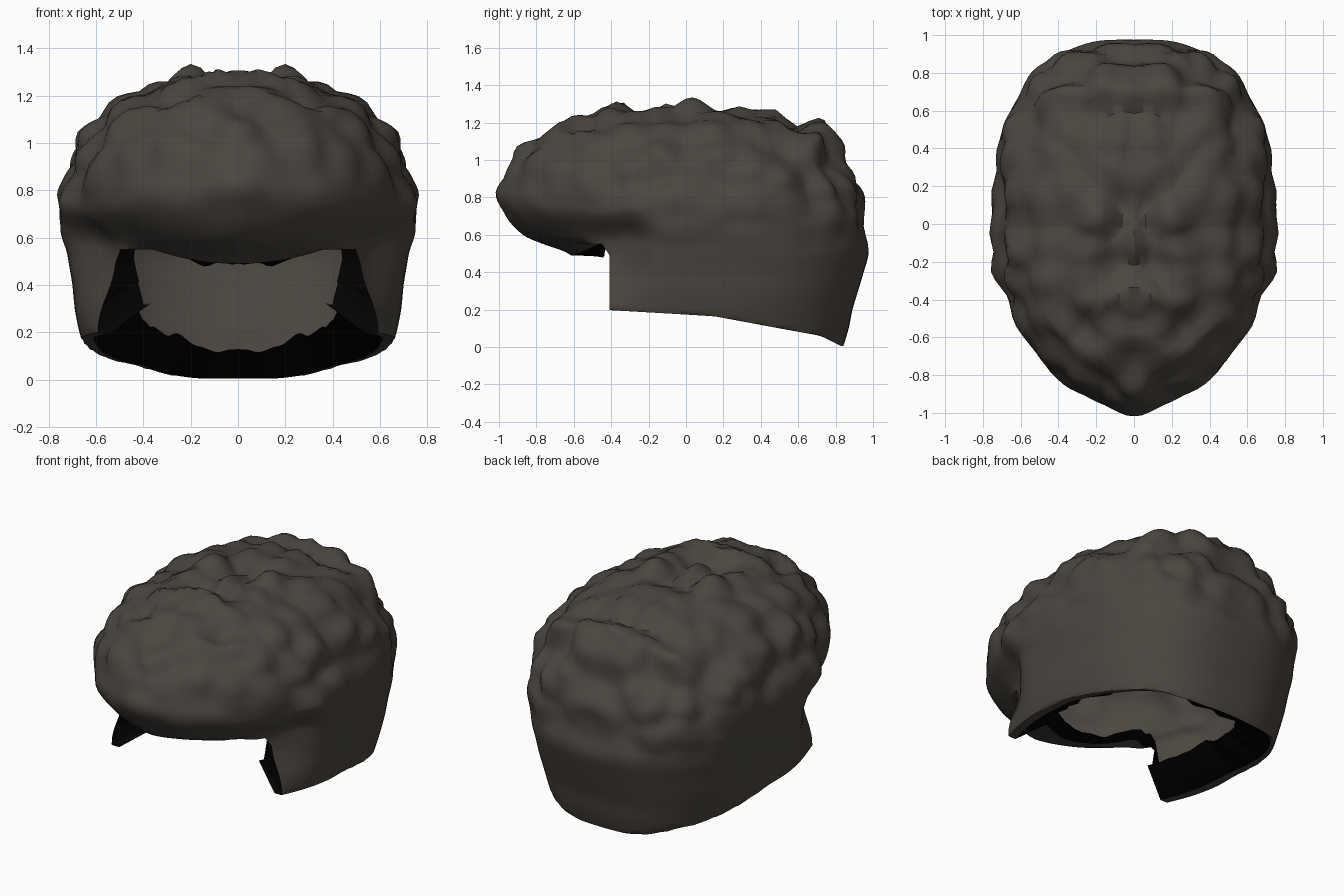
import bpy, bmesh, math
from mathutils import Vector, noise

if "Cube" in bpy.data.objects:
    bpy.data.objects.remove(bpy.data.objects["Cube"])


def make_material(name, color):
    m = bpy.data.materials.new(name)
    m.use_nodes = True
    m.diffuse_color = color
    m.node_tree.nodes["Principled BSDF"].inputs["Base Color"].default_value = color
    return m


def lerp_table(table, v):
    """Linear lookup in rows of (key, value) with rising keys."""
    for (a, p), (b, q) in zip(table, table[1:]):
        if v <= b:
            return p + (q - p) * max(0, (v - a) / (b - a))
    return table[-1][1]


def smooth(v):
    v = min(1, max(0, v))
    return v * v * (3 - 2 * v)


# Horizontal sections from crown to nape: height, half width, front reach, back reach
SECTIONS = [
    (1.25, 0, 0, 0), (1.25, .15, .22, .24), (1.24, .29, .42, .46), (1.19, .45, .61, .7),
    (1.1, .59, .78, .8), (1.0, .66, .89, .83), (.9, .71, .95, .88), (.8, .74, .975, .935),
    (.7, .75, .935, .955), (.6, .735, .85, .965), (.55, .725, .74, .975), (.49, .715, .6, .975),
    (.4, .7, .6, .95), (.3, .69, .6, .92), (.2, .67, .6, .89), (.1, .64, .6, .87), (0, .61, .6, .84)]
RIM = [(-.45, .2), (.15, .165), (.5, .1), (.72, .06), (.83, .005)]
COLUMNS, STEPS, OPENING = 120, 4, .47


def section_rows():
    """Sections joined by a smooth spline."""
    rows, last = [], len(SECTIONS) - 1
    for i in range(last):
        around = [SECTIONS[min(last, max(0, i + d))] for d in (-1, 0, 1, 2)]
        for k in range(STEPS):
            t = k / STEPS
            rows.append([b + t / 2 * (c - a + t * (2 * a - 5 * b + 4 * c - d
                                                   + t * (3 * (b - c) + d - a)))
                         for a, b, c, d in zip(*around)])
    return rows + [list(SECTIONS[-1])]


def shell_point(row, angle):
    z, width, front, back = row
    s, c = math.sin(angle), math.cos(angle)
    # The back is a squared oval, the front comes to a soft point
    power = .76 if c < 0 else 1 - .24 * smooth(1 - c / .2)
    x = width * math.copysign(abs(s) ** power, s)
    if c > 0:
        # The fringe curls under while the sideburns hang straight
        side = .9 + (front - .9) * smooth((z - .6) / .25)
        front = side + (front - side) * smooth((c - OPENING) / .3)
        y = -front * c * (1 + .025 * smooth(1 - abs(x) / .2))
    else:
        y = back * abs(c) ** .76
    # Lower hairline: arched fringe in front, sloping nape behind
    if c > OPENING + .01:
        z = max(z, .49 + .06 * min(1, abs(x) / .45) ** 2)
    else:
        z = max(z, lerp_table(RIM, y))
    # Temples draw in where the sideburns meet the fringe
    x *= 1 - .2 * smooth((-.12 - y) / .3) * smooth((z - .15) / .4) * smooth((.74 - z) / .18)
    return Vector((x, y, z))


def add_locks(p):
    """Push rounded clumps of hair outward, the same on both sides."""
    q = Vector((abs(p.x), p.y, p.z))
    out = (p - Vector((0, 0, .6))).normalized()
    cell = noise.voronoi(q * 4.6 + Vector((3, 1, 2)))[0][0]
    bump = .1 * (.55 - cell) + .035 * noise.noise(q * 7)
    fade = smooth((p.z - .45) / .45)
    if p.y < -.4:
        fade *= .45 + .55 * smooth((p.z - .85) / .2)
    p = p + out * bump * fade
    if p.z > 1:
        # Groove ahead of the raised tuft at the back of the crown
        tuft = smooth((.55 - abs(p.x)) / .25)
        p.z -= .05 * math.exp(-((p.y - .58) / .07) ** 2) * tuft
        p.z += .04 * math.exp(-((p.y - .75) / .07) ** 2) * tuft
        # Two swept ridges across the front of the crown
        for ridge in (-.38, -.64):
            wave = ridge + .05 * math.cos(abs(p.x) * 14)
            p.z += .045 * math.exp(-((p.y - wave) / .06) ** 2) * smooth((.6 - abs(p.x)) / .3)
        # Paired peaks on top
        p.z += .04 * math.exp(-((abs(p.x) - .17) / .06) ** 2 - ((p.y - .05) / .1) ** 2)
    return p


# Outer shell of hair
bm = bmesh.new()
rows = section_rows()
angles = [2 * math.pi * j / COLUMNS for j in range(COLUMNS)]
grid = [[bm.verts.new(add_locks(shell_point(r, a))) for a in angles] for r in rows]
for i in range(len(rows) - 1):
    for j in range(COLUMNS):
        k = (j + 1) % COLUMNS
        in_front = math.cos((j + .5) * 2 * math.pi / COLUMNS) > OPENING
        if in_front and rows[i + 1][0] < .48:
            continue
        bm.faces.new((grid[i][j], grid[i + 1][j], grid[i + 1][k], grid[i][k]))
bmesh.ops.remove_doubles(bm, verts=bm.verts, dist=.0005)
bmesh.ops.delete(bm, geom=[v for v in bm.verts if not v.link_faces], context='VERTS')

# Dark ragged rim folded inward from the open edge
edges = [e for e in bm.edges if e.is_boundary]
new = bmesh.ops.extrude_edge_only(bm, edges=edges)["geom"]
for f in (g for g in new if isinstance(g, bmesh.types.BMFace)):
    f.material_index = 1
for v in (g for g in new if isinstance(g, bmesh.types.BMVert)):
    x, y, z = v.co
    ragged = .05 * noise.noise(Vector((abs(x), y, z)) * 8)
    lift = .14 * smooth((.45 - z) / .2) + ragged
    pull = .7 + .14 * smooth((z - .2) / .35) + ragged
    v.co = (x * pull, y * (.8 + ragged), z + lift)

mesh = bpy.data.meshes.new("hair_shell")
bm.to_mesh(mesh)
bm.free()
mesh.materials.append(make_material("dark brown hair", (.07, .06, .05, 1)))
mesh.materials.append(make_material("black inner rim", (.001, .001, .001, 1)))
hair = bpy.data.objects.new("hair_shell", mesh)
bpy.context.collection.objects.link(hair)
bpy.context.view_layer.objects.active = hair
hair.select_set(True)
bpy.ops.object.shade_smooth_by_angle(angle=math.radians(50))
